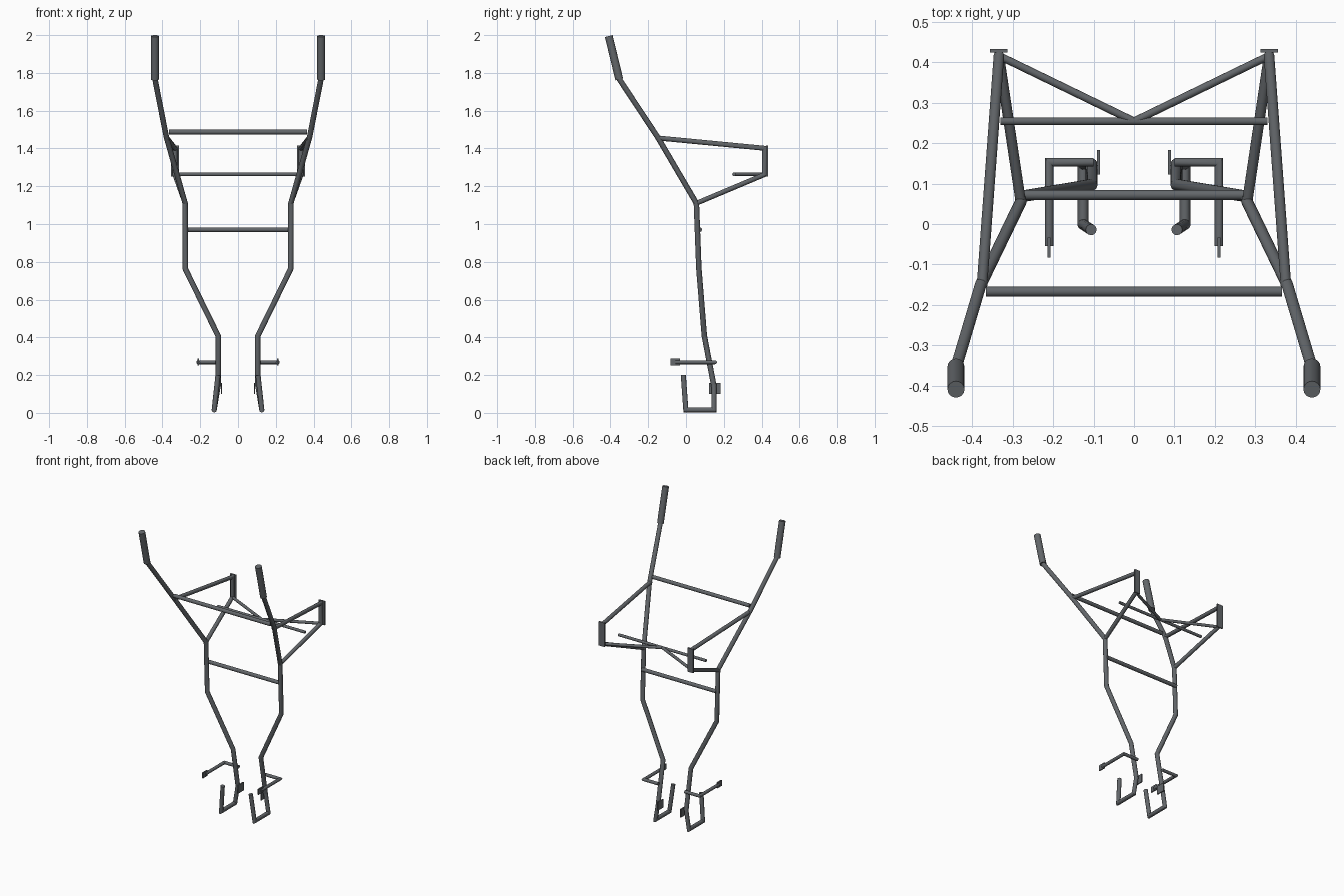
import bpy, bmesh, math
from mathutils import Vector

if "Cube" in bpy.data.objects:
    bpy.data.objects.remove(bpy.data.objects["Cube"])

metal = bpy.data.materials.new("dark_metal")
metal.diffuse_color = (.125, .135, .145, 1)
metal.use_nodes = True
metal.node_tree.nodes["Principled BSDF"].inputs["Base Color"].default_value = metal.diffuse_color


def finish(name, bm, mirror):
    bmesh.ops.recalc_face_normals(bm, faces=bm.faces)
    me = bpy.data.meshes.new(name)
    bm.to_mesh(me)
    bm.free()
    me.materials.append(metal)
    ob = bpy.data.objects.new(name, me)
    bpy.context.collection.objects.link(ob)
    if mirror:
        ob.modifiers.new("mirror", "MIRROR").use_mirror_merge = False
    return ob


def tube(name, pts, r, mirror=True, sides=16):
    """Round tube along a polyline with mitred corners."""
    pts = [Vector(p) for p in pts]
    dirs = [(b - a).normalized() for a, b in zip(pts, pts[1:])]
    u = dirs[0].orthogonal().normalized()
    v = dirs[0].cross(u)
    ring = [pts[0] + r * (math.cos(t) * u + math.sin(t) * v)
            for t in (2 * math.pi * i / sides for i in range(sides))]
    bm = bmesh.new()
    rings = [[bm.verts.new(c) for c in ring]]
    for i, d in enumerate(dirs):
        p = pts[i + 1]
        n = (d + dirs[i + 1]).normalized() if i + 1 < len(dirs) else d
        ring = [c + d * ((p - c).dot(n) / d.dot(n)) for c in ring]
        rings.append([bm.verts.new(c) for c in ring])
    for a, b in zip(rings, rings[1:]):
        for i in range(sides):
            j = (i + 1) % sides
            bm.faces.new((a[i], a[j], b[j], b[i]))
    bm.faces.new(rings[0])
    bm.faces.new(rings[-1])
    ob = finish(name, bm, mirror)
    bpy.ops.object.select_all(action="DESELECT")
    bpy.context.view_layer.objects.active = ob
    ob.select_set(True)
    bpy.ops.object.shade_smooth_by_angle(angle=math.radians(25))
    return ob


def plate(name, lo, hi):
    """Box between two corners, mirrored in x."""
    lo, hi = Vector(lo), Vector(hi)
    bm = bmesh.new()
    bmesh.ops.create_cube(bm, size=1)
    for vert in bm.verts:
        vert.co = (lo + hi) / 2 + vert.co * (hi - lo)
    return finish(name, bm, True)


# Side frame rails, from the grip down to the ankle
tube("side_rail", [(.44, -.355, 1.77), (.379, -.15, 1.46), (.28, .055, 1.11),
                   (.28, .068, .765), (.105, .097, .408), (.105, .148, .14)], .0145)
tube("hand_grip", [(.44, -.409, 1.995), (.44, -.353, 1.765)], .021)

# Foot hooks
tube("foot_hook", [(.105, .145, .16), (.107, .148, .13), (.126, .148, .016),
                   (.126, -.001, .016), (.106, -.014, .20)], .0135)

# Cross bars
tube("upper_cross_bar", [(-.366, -.167, 1.487), (.366, -.167, 1.487)], .0125, False)
tube("lower_cross_bar", [(-.28, .072, .97), (.28, .072, .97)], .0125, False)

# Rear support bracket
tube("rear_bracket", [(.376, -.155, 1.456), (.334, .416, 1.401),
                      (.334, .416, 1.262), (.28, .055, 1.11)], .013)
plate("rear_pad", (.313, .424, 1.252), (.356, .433, 1.415))
tube("rear_v_brace", [(.334, .416, 1.263), (0, .254, 1.263)], .0095)
tube("rear_straight_bar", [(-.33, .254, 1.263), (.33, .254, 1.263)], .0095, False)

# Shin arms with end tabs
tube("shin_arm", [(.10, .153, .268), (.21, .153, .268), (.21, -.055, .268)], .0105)
plate("shin_tab", (.206, -.083, .25), (.214, -.033, .288))

# Ankle tabs
plate("ankle_tab", (.084, .122, .10), (.091, .183, .157))
